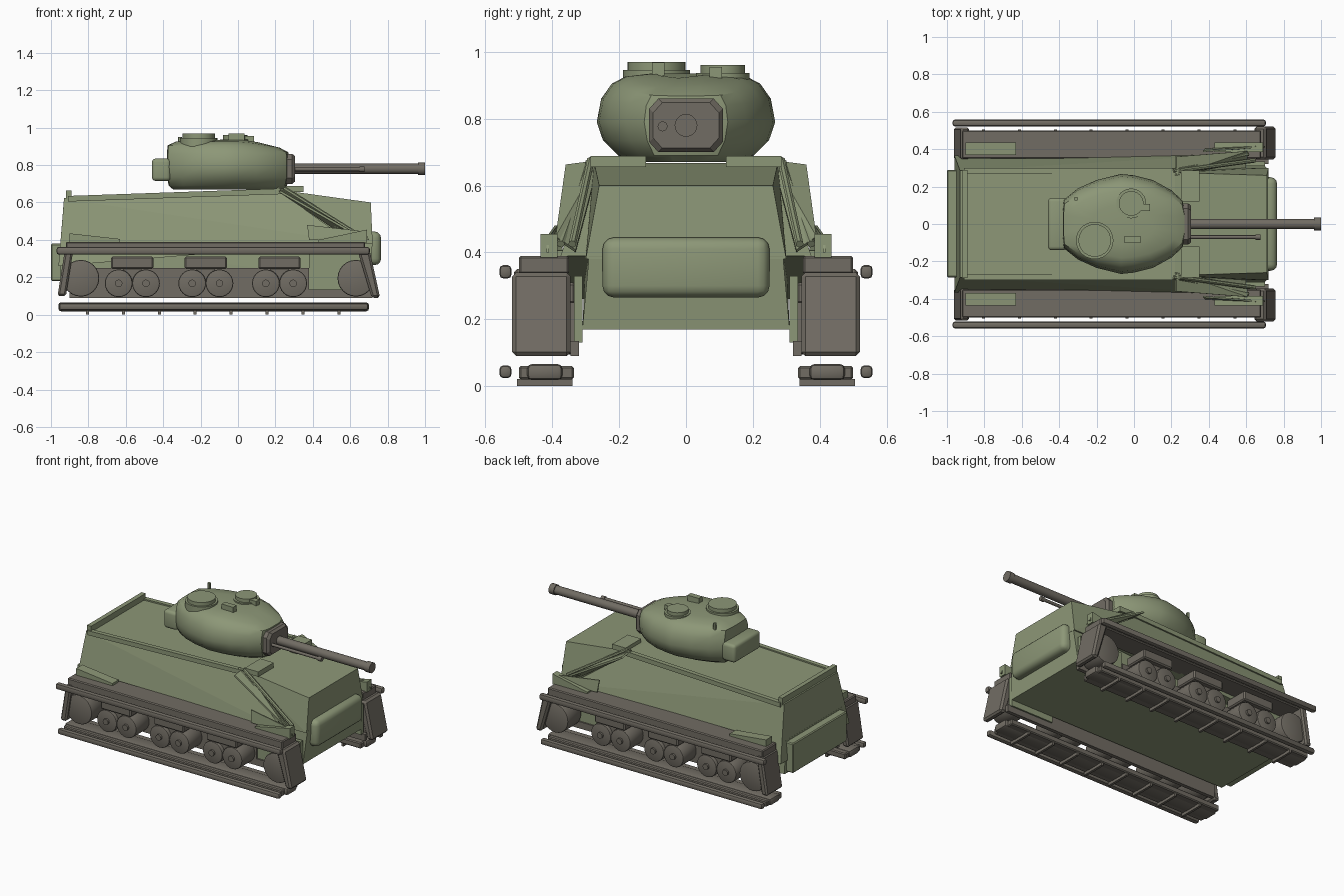
import bpy, bmesh, math
from mathutils import Vector

if "Cube" in bpy.data.objects:
    bpy.data.objects.remove(bpy.data.objects["Cube"])


def material(name, col):
    m = bpy.data.materials.new(name)
    m.diffuse_color = (*col, 1)
    m.use_nodes = True
    m.node_tree.nodes["Principled BSDF"].inputs["Base Color"].default_value = m.diffuse_color
    return m


GREEN = material("olive green", (0.265, 0.31, 0.185))
BROWN = material("track brown", (0.165, 0.15, 0.125))


def finish(name, bm, mat, smooth=False):
    bmesh.ops.recalc_face_normals(bm, faces=bm.faces)
    me = bpy.data.meshes.new(name)
    bm.to_mesh(me)
    bm.free()
    me.materials.append(mat)
    if smooth:
        me.shade_smooth()
        me.set_sharp_from_angle(angle=math.radians(35))
    ob = bpy.data.objects.new(name, me)
    bpy.context.collection.objects.link(ob)
    return ob


def solid(name, pts, mat, bevel=0, seg=1):
    """Convex solid around the given points."""
    bm = bmesh.new()
    for p in pts:
        bm.verts.new(p)
    bmesh.ops.convex_hull(bm, input=bm.verts)
    bmesh.ops.dissolve_limit(bm, angle_limit=0.02, verts=bm.verts, edges=bm.edges)
    if bevel:
        bmesh.ops.bevel(bm, geom=bm.edges[:], offset=bevel, segments=seg,
                        profile=0.5, affect='EDGES')
    return finish(name, bm, mat, seg > 1)


def box(name, xs, ys, zs, mat, bevel=0, seg=1):
    return solid(name, [(x, y, z) for x in xs for y in ys for z in zs], mat, bevel, seg)


def rod(name, a, b, r, mat, n=16, r2=None, bevel=0):
    a, b = Vector(a), Vector(b)
    d = b - a
    bm = bmesh.new()
    bmesh.ops.create_cone(bm, cap_ends=True, segments=n, radius1=r,
                          radius2=r if r2 is None else r2, depth=d.length)
    if bevel:
        caps = {e for f in bm.faces if len(f.verts) == n for e in f.edges}
        bmesh.ops.bevel(bm, geom=list(caps), offset=bevel, segments=2,
                        profile=0.5, affect='EDGES')
    q = Vector((0, 0, 1)).rotation_difference(d)
    for v in bm.verts:
        v.co = q @ v.co + (a + b) / 2
    return finish(name, bm, mat, n > 8)


# Hull core and raised rear lip
solid("lower_hull", [(x, s * y, z) for s in (1, -1) for x, y, z in
      [(-0.95, 0.31, 0.17), (-0.95, 0.30, 0.39), (0.70, 0.31, 0.17), (0.72, 0.29, 0.39)]], GREEN)
solid("upper_hull", [(x, s * y, z) for s in (1, -1) for x, y, z in
      [(-0.95, 0.31, 0.38), (-0.93, 0.28, 0.625), (0.22, 0.275, 0.668),
       (0.72, 0.30, 0.38), (0.71, 0.26, 0.60)]], GREEN)
box("rear_box", (-1.0, -0.94), (-0.285, 0.29), (0.18, 0.38), GREEN, 0.006)
box("rear_lip", (-0.92, -0.89), (-0.29, 0.29), (0.61, 0.665), GREEN)
box("transmission_cover", (0.63, 0.765), (-0.25, 0.25), (0.265, 0.445), GREEN, 0.035, 3)

# Parts repeated on both sides
for s, side in ((1, "left"), (-1, "right")):
    def sbox(name, xs, ys, zs, mat, bevel=0, seg=1):
        return box(f"{name}_{side}", xs, [s * y for y in ys], zs, mat, bevel, seg)

    def ssolid(name, pts, mat, bevel=0):
        return solid(f"{name}_{side}", [(x, s * y, z) for x, y, z in pts], mat, bevel)

    # Sloped side armour, front wing plate and its bars
    ssolid("sponson", [(-0.96, 0.29, 0.26), (-0.96, 0.365, 0.26), (-0.93, 0.20, 0.62), (-0.93, 0.285, 0.62),
                       (0.60, 0.29, 0.39), (0.60, 0.375, 0.39), (0.22, 0.20, 0.66), (0.22, 0.285, 0.66)], GREEN)
    ssolid("wing_plate", [(x + d, y, z + d) for d in (0, 0.008) for x, y, z in
                          [(0.22, 0.26, 0.668), (0.22, 0.36, 0.655), (0.60, 0.39, 0.44), (0.60, 0.33, 0.40)]], GREEN)
    ssolid("front_gusset", [(x, y + d, z) for d in (0, 0.008) for x, y, z in
                            [(0.37, 0.385, 0.48), (0.38, 0.395, 0.40), (0.70, 0.41, 0.40), (0.68, 0.41, 0.445)]], GREEN)
    for k in (0, 0.035):
        rod(f"wing_bar_{side}", (0.21 + k, s * 0.285, 0.675), (0.61 + k, s * (0.375 - k), 0.425), 0.012, GREEN, 8)
    ssolid("side_rail", [(x, y, z + d) for d in (0, 0.03) for y in (0.27, 0.30) for x, z in
                         [(-0.91, 0.605), (0.24, 0.645)]], GREEN)
    sbox("crew_hatch", (0.25, 0.35), (0.12, 0.285), (0.655, 0.688), GREEN)

    # Fender beams and wedges on top of them
    sbox("fender_beam", (-0.92, 0.68), (0.35, 0.50), (0.335, 0.39), BROWN, 0.006)
    ssolid("rear_wedge", [(x, y, z) for y in (0.37, 0.435) for x, z in
                          [(-0.90, 0.385), (-0.90, 0.435), (-0.63, 0.385), (-0.63, 0.405)]], GREEN)
    ssolid("front_wedge", [(x, y, z) for y in (0.385, 0.435) for x, z in
                           [(0.43, 0.385), (0.43, 0.40), (0.69, 0.385), (0.69, 0.455)]], GREEN)

    # Track ends, slanted
    ssolid("front_track_end", [(x, y, z) for y in (0.345, 0.52) for x, z in
                               [(0.64, 0.34), (0.705, 0.34), (0.76, 0.09), (0.715, 0.09)]], BROWN, 0.012)
    ssolid("rear_track_end", [(x, y, z) for y in (0.345, 0.515) for x, z in
                              [(-0.925, 0.35), (-0.88, 0.35), (-0.965, 0.10), (-0.92, 0.10)]], BROWN, 0.01)

    # Inner wall behind the wheels
    sbox("inner_wall", (-0.90, 0.38), (0.32, 0.345), (0.09, 0.25), BROWN)
    sbox("inner_wall_front", (0.38, 0.72), (0.32, 0.345), (0.09, 0.135), BROWN)
    sbox("inner_panel", (0.38, 0.70), (0.31, 0.335), (0.13, 0.33), GREEN)

    # Sprocket, idler, road wheels and brackets
    for name, x, z in (("sprocket", 0.63, 0.195), ("idler", -0.84, 0.195)):
        rod(f"{name}_{side}", (x, s * 0.35, z), (x, s * 0.495, z), 0.098, BROWN, 24, None, 0.008)
    for i, cx in enumerate((-0.565, -0.172, 0.222)):
        sbox(f"bogie_bracket_{i}", (cx - 0.113, cx + 0.113), (0.33, 0.495), (0.245, 0.31), BROWN, 0.008)
        sbox(f"bogie_post_{i}", (cx - 0.05, cx + 0.05), (0.34, 0.46), (0.16, 0.25), BROWN)
        for dx in (-0.073, 0.073):
            rod(f"road_wheel_{side}", (cx + dx, s * 0.34, 0.168), (cx + dx, s * 0.485, 0.168), 0.074, BROWN, 24, None, 0.008)
            rod(f"wheel_hub_{side}", (cx + dx, s * 0.48, 0.168), (cx + dx, s * 0.498, 0.168), 0.02, BROWN, 12)

    # Ground track: plate, pad, outer rails and rungs
    sbox("track_plate", (-0.95, 0.68), (0.335, 0.50), (0.02, 0.06), BROWN, 0.006)
    sbox("track_pad", (-0.96, 0.70), (0.37, 0.475), (0.018, 0.066), BROWN, 0.014, 2)
    sbox("lower_rail", (-0.955, 0.695), (0.522, 0.558), (0.024, 0.062), BROWN, 0.012, 2)
    sbox("upper_rail", (-0.97, 0.705), (0.522, 0.558), (0.322, 0.362), BROWN, 0.012, 2)
    for i in range(8):
        x = -0.805 + i * 0.192
        sbox(f"track_rung_{i}", (x - 0.008, x + 0.008), (0.34, 0.505), (0.0, 0.022), BROWN)

# Turret: scaled rings of one outline, top falling towards the front
half = [(0.272, 0.06), (0.26, 0.125), (0.2, 0.18), (0.1, 0.235), (0, 0.26), (-0.07, 0.267),
        (-0.2, 0.235), (-0.3, 0.19), (-0.375, 0.13), (-0.38, 0.06)]
ring = half + [(x, -y) for x, y in reversed(half)]
levels = [(0.67, 0.90, 0.62, 0), (0.69, 0.97, 0.76, 0), (0.735, 1, 0.93, 0), (0.79, 1, 1, 0), (0.86, 1, 0.95, 0.5),
          (0.905, 0.99, 0.83, 0.9), (0.926, 0.85, 0.68, 1), (0.935, 0.5, 0.4, 1)]
bm = bmesh.new()
rows = []
for z, sx, sy, drop in levels:
    row = []
    for x, y in ring:
        px = -0.055 + (x + 0.055) * sx
        row.append(bm.verts.new((px, y * sy, z - drop * 0.17 * max(0, px - 0.03))))
    rows.append(row)
n = len(ring)
for a, b in zip(rows, rows[1:]):
    for i in range(n):
        bm.faces.new((a[i], a[(i + 1) % n], b[(i + 1) % n], b[i]))
bm.faces.new(rows[0])
bm.faces.new(rows[-1])
finish("turret", bm, GREEN, True)
box("turret_rear_box", (-0.46, -0.36), (-0.14, 0.14), (0.715, 0.835), GREEN, 0.02, 3)

# Gun, mantlet and side gun
solid("mantlet", [(x, sy * y, 0.78 + sz * z) for sy in (1, -1) for sz in (1, -1) for x, k in
      [(0.24, 0), (0.29, 0), (0.305, 0.012)] for y, z in [(0.11 - k, 0.05 - k), (0.083 - k, 0.08 - k)]], BROWN)
rod("gun_barrel", (0.28, 0, 0.78), (0.97, 0, 0.78), 0.028, BROWN, 20)
rod("gun_muzzle", (0.962, 0, 0.78), (1.0, 0, 0.78), 0.034, BROWN, 20)
rod("side_gun", (0.28, -0.07, 0.777), (0.66, -0.07, 0.777), 0.01, BROWN, 12)
rod("side_gun_muzzle", (0.65, -0.07, 0.777), (0.675, -0.07, 0.777), 0.015, BROWN, 12)

# Roof hatches and fittings
rod("large_hatch_base", (-0.21, -0.088, 0.90), (-0.21, -0.088, 0.946), 0.1, GREEN, 28)
rod("large_hatch_lid", (-0.21, -0.088, 0.94), (-0.21, -0.088, 0.97), 0.087, GREEN, 28)
rod("small_hatch_base", (-0.015, 0.11, 0.89), (-0.015, 0.11, 0.937), 0.08, GREEN, 24)
rod("small_hatch_lid", (-0.015, 0.11, 0.93), (-0.015, 0.11, 0.96), 0.066, GREEN, 24)
box("hatch_hinge", (0.03, 0.085), (0.07, 0.107), (0.90, 0.955), GREEN)
box("roof_sight", (-0.05, 0.035), (-0.102, -0.065), (0.92, 0.968), GREEN)
rod("antenna_post", (-0.31, 0.135, 0.86), (-0.31, 0.135, 0.95), 0.011, GREEN, 8)
